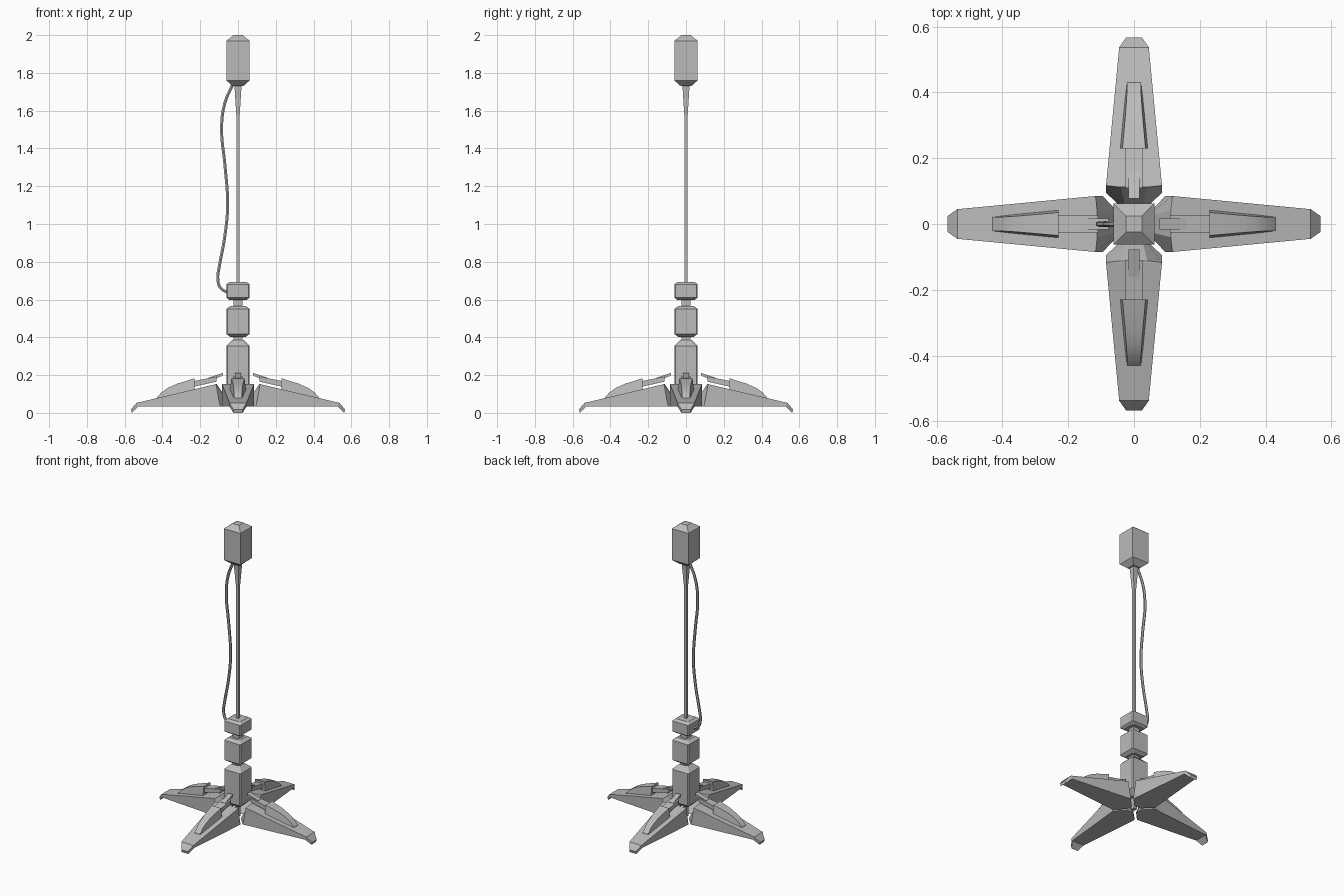
import bpy, bmesh, math
from mathutils import Matrix

if "Cube" in bpy.data.objects:
    bpy.data.objects.remove(bpy.data.objects["Cube"])

GREY = (0.5, 0.5, 0.5, 1)
mat = bpy.data.materials.new("plain_grey")
mat.use_nodes = True
mat.diffuse_color = GREY
mat.node_tree.nodes["Principled BSDF"].inputs["Base Color"].default_value = GREY


def loft(name, rings, turn=0, smooth=False):
    """Skin a list of equal rings, cap both ends, turn about z."""
    bm = bmesh.new()
    loops = [[bm.verts.new(p) for p in ring] for ring in rings]
    n = len(rings[0])
    for a, b in zip(loops, loops[1:]):
        for i in range(n):
            j = (i + 1) % n
            bm.faces.new((a[i], a[j], b[j], b[i]))
    bm.faces.new(loops[0])
    bm.faces.new(loops[-1])
    bmesh.ops.recalc_face_normals(bm, faces=bm.faces)
    bm.transform(Matrix.Rotation(turn, 4, "Z"))
    mesh = bpy.data.meshes.new(name)
    bm.to_mesh(mesh)
    bm.free()
    mesh.materials.append(mat)
    obj = bpy.data.objects.new(name, mesh)
    bpy.context.collection.objects.link(obj)
    if smooth:
        shade(obj)
    return obj


def shade(obj):
    bpy.ops.object.select_all(action="DESELECT")
    obj.select_set(True)
    bpy.context.view_layer.objects.active = obj
    bpy.ops.object.shade_smooth_by_angle(angle=math.radians(30))


def column(name, levels, cut=0):
    """Square column from (z, half width) levels, corners optionally cut."""
    rings = []
    for z, w in levels:
        k = w - cut
        if cut:
            ring = [(k, -w), (w, -k), (w, k), (k, w), (-k, w), (-w, k), (-w, -k), (-k, -w)]
        else:
            ring = [(w, -w), (w, w), (-w, w), (-w, -w)]
        rings.append([(x, y, z) for x, y in ring])
    return loft(name, rings)


def beam(name, sections, turn, smooth=False):
    """Radial beam from (bottom r, top r, bottom w, top w, bottom z, top z)."""
    rings = [[(rb, -wb, zb), (rb, wb, zb), (rt, wt, zt), (rt, -wt, zt)]
             for rb, rt, wb, wt, zb, zt in sections]
    return loft(name, rings, turn, smooth)


# Central stack
W = 0.062
column("core_post", [(0.035, 0.012), (0.14, 0.012)])
column("lower_block", [(0.11, 0.03), (0.14, W), (0.355, W), (0.386, 0.03)], 0.007)
column("lower_neck", [(0.38, 0.024), (0.41, 0.024)])
column("middle_block", [(0.402, 0.04), (0.418, W), (0.55, W), (0.566, 0.04)], 0.007)
column("upper_neck", [(0.56, 0.024), (0.605, 0.024)])
column("upper_block", [(0.598, 0.045), (0.61, W), (0.68, W), (0.693, 0.045)], 0.007)

# Mast and head
column("mast", [(0.69, 0.008), (1.56, 0.008), (1.735, 0.019)])
column("head", [(1.73, 0.028), (1.76, W), (1.97, W), (2.0, 0.024)])

# Four legs with their fairings and struts
for name, turn in (("left", 0), ("back", 90), ("right", 180), ("front", 270)):
    a = math.radians(turn)
    beam(name + "_leg", [
        (0.035, 0.112, 0.022, 0.04, 0.035, 0.152),
        (0.095, 0.117, 0.085, 0.085, 0.035, 0.152),
        (0.53, 0.537, 0.045, 0.045, 0.033, 0.053),
        (0.562, 0.567, 0.024, 0.024, 0.0, 0.018)], a)
    beam(name + "_fairing", [
        (0.23, 0.23, 0.043, 0.035, 0.115, 0.183),
        (0.32, 0.32, 0.034, 0.027, 0.095, 0.155),
        (0.37, 0.37, 0.029, 0.023, 0.085, 0.133),
        (0.405, 0.405, 0.025, 0.021, 0.075, 0.109),
        (0.43, 0.43, 0.022, 0.021, 0.07, 0.08)], a, True)
    beam(name + "_strut", [
        (0.115, 0.11, 0.026, 0.026, 0.165, 0.193),
        (0.25, 0.25, 0.026, 0.026, 0.135, 0.165)], a)
    beam(name + "_strut_tip", [
        (0.083, 0.078, 0.016, 0.016, 0.196, 0.212),
        (0.16, 0.16, 0.016, 0.016, 0.165, 0.185)], a)

# Loose cable from the head to the upper block
path = [(-0.025, 1.745), (-0.07, 1.64), (-0.087, 1.5), (-0.07, 1.32), (-0.055, 1.1),
        (-0.072, 0.92), (-0.1, 0.77), (-0.107, 0.71), (-0.093, 0.662), (-0.05, 0.635)]
curve = bpy.data.curves.new("cable", "CURVE")
curve.dimensions = "3D"
curve.bevel_depth = 0.009
curve.bevel_resolution = 1
curve.resolution_u = 4
curve.use_fill_caps = True
spline = curve.splines.new("BEZIER")
spline.bezier_points.add(len(path) - 1)
for point, (x, z) in zip(spline.bezier_points, path):
    point.co = (x, 0, z)
    point.handle_left_type = point.handle_right_type = "AUTO"
curve.materials.append(mat)
cable = bpy.data.objects.new("cable", curve)
bpy.context.collection.objects.link(cable)
bpy.ops.object.select_all(action="DESELECT")
cable.select_set(True)
bpy.context.view_layer.objects.active = cable
bpy.ops.object.convert(target="MESH")
shade(bpy.context.view_layer.objects.active)
